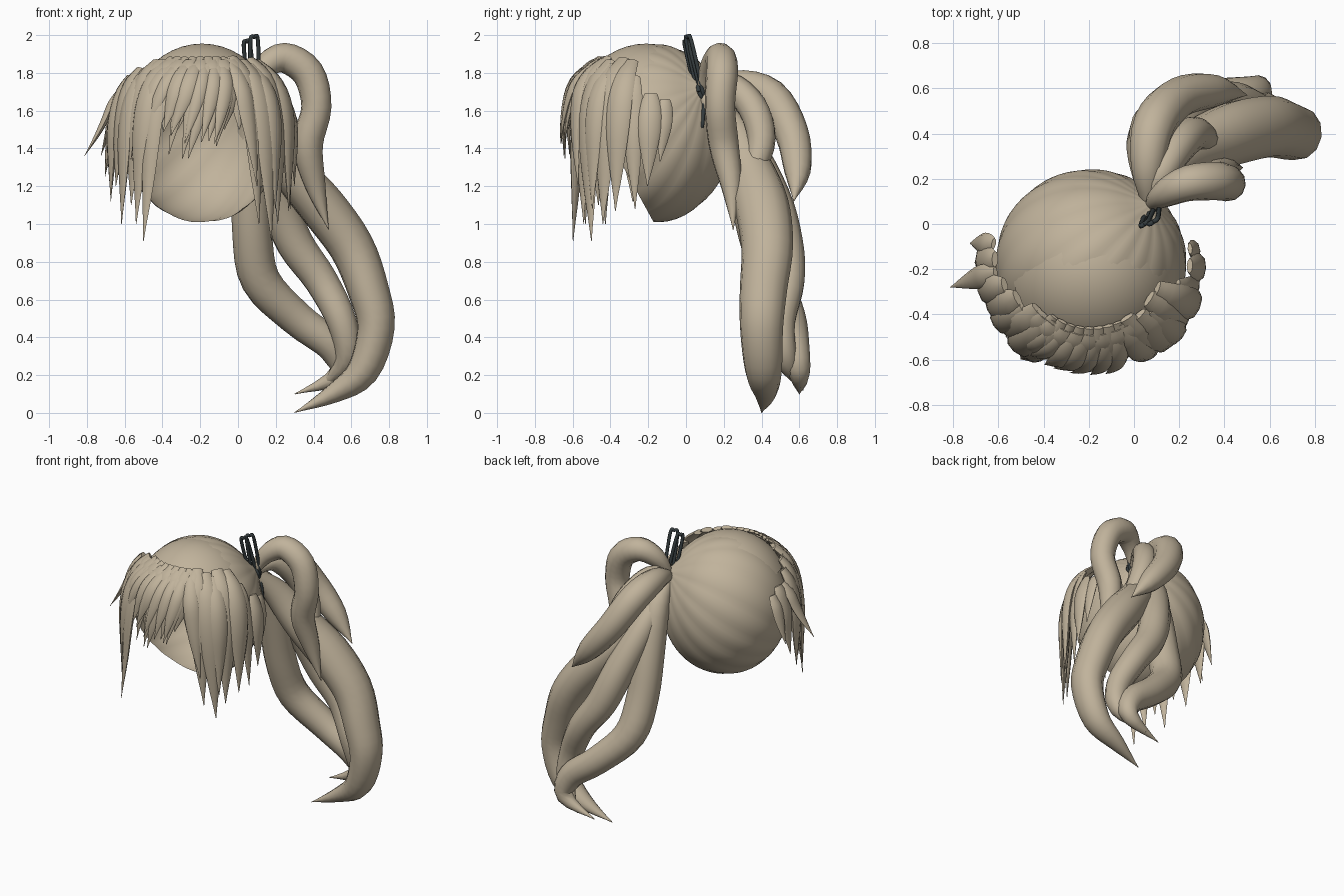
import bpy, bmesh, math, random
from mathutils import Vector

if "Cube" in bpy.data.objects:
    bpy.data.objects.remove(bpy.data.objects["Cube"])

random.seed(4)
CX, CY, CZ = -0.19, -0.17, 1.48          # head centre


def material(name, rgb):
    m = bpy.data.materials.new(name)
    m.diffuse_color = (*rgb, 1)
    m.use_nodes = True
    m.node_tree.nodes["Principled BSDF"].inputs["Base Color"].default_value = m.diffuse_color
    return m


HAIR = material("beige hair", (0.53, 0.45, 0.33))
TIE = material("dark tie", (0.035, 0.045, 0.048))


def finish(name, bm, mat, angle=50):
    me = bpy.data.meshes.new(name)
    bm.to_mesh(me)
    bm.free()
    me.materials.append(mat)
    ob = bpy.data.objects.new(name, me)
    bpy.context.collection.objects.link(ob)
    bpy.ops.object.select_all(action='DESELECT')
    ob.select_set(True)
    bpy.context.view_layer.objects.active = ob
    bpy.ops.object.shade_smooth_by_angle(angle=math.radians(angle))
    return ob


def spline(vals, steps):
    """Catmull-Rom resampling of a list of vectors."""
    out = []
    n = len(vals)
    for i in range(n - 1):
        a, b, c, d = (vals[max(0, min(n - 1, i + k))] for k in (-1, 0, 1, 2))
        for s in range(steps):
            t = s / steps
            out.append(0.5 * (2 * b + (c - a) * t + (2 * a - 5 * b + 4 * c - d) * t * t
                              + (3 * b - a - 3 * c + d) * t ** 3))
    return out + [vals[-1]]


def sweep(name, pts, radii, mat, sides=10, flat=1.0, steps=4, outward=False, angle=50):
    """Tapered tube along a path; flat squashes the section."""
    path = spline([Vector(p) for p in pts], steps)
    rad = [max(0.002, v.x) for v in spline([Vector((r, 0, 0)) for r in radii], steps)]
    bm = bmesh.new()
    rings = []
    ref = Vector((0, 1, 0))
    for i, p in enumerate(path):
        tan = (path[min(i + 1, len(path) - 1)] - path[max(i - 1, 0)]).normalized()
        if outward:
            ref = Vector((p.x - CX, p.y - CY, 0.1))
        side = tan.cross(ref).normalized()
        ref = side.cross(tan).normalized()
        ring = []
        for k in range(sides):
            a = 2 * math.pi * k / sides
            ring.append(bm.verts.new(p + rad[i] * (side * math.cos(a) + ref * flat * math.sin(a))))
        rings.append(ring)
    for r0, r1 in zip(rings, rings[1:]):
        for k in range(sides):
            j = (k + 1) % sides
            bm.faces.new((r0[k], r0[j], r1[j], r1[k]))
    bm.faces.new(rings[0])
    bm.faces.new(rings[-1])
    bmesh.ops.recalc_face_normals(bm, faces=bm.faces)
    return finish(name, bm, mat, angle)


# Scalp: grooved shell combed towards the tie, open at the face
pole = Vector((0.62, 0.61, 0.5)).normalized()
turn = Vector((0, 0, 1)).rotation_difference(pole)
bm = bmesh.new()
bmesh.ops.create_uvsphere(bm, u_segments=96, v_segments=32, radius=1)
for v in bm.verts:
    az, s = math.atan2(v.co.y, v.co.x), math.hypot(v.co.x, v.co.y)
    groove = 1 + 0.016 * s * (abs(math.sin(8 * az + 0.6 * math.sin(3 * az))) - 0.5)
    if v.co.z > 0:
        groove += 0.06 * max(0, 1 - s / 0.3) ** 2
    d = turn @ v.co * groove
    v.co = Vector((CX + 0.42 * d.x, CY + 0.41 * d.y, CZ + 0.47 * d.z))
bmesh.ops.bisect_plane(bm, geom=bm.verts[:] + bm.edges[:] + bm.faces[:], dist=1e-5,
                       plane_co=(0, -0.21, 1.08), plane_no=(0, -0.62, -0.34), clear_outer=True)
finish("scalp", bm, HAIR, 60)

# Overlapping top layer, slightly raised over the crown
bm = bmesh.new()
bmesh.ops.create_uvsphere(bm, u_segments=40, v_segments=24, radius=1)
for v in bm.verts:
    v.co = Vector((CX + 0.41 * v.co.x, CY - 0.04 + 0.41 * v.co.y, CZ + 0.01 + 0.465 * v.co.z))
for co, no in (((0, 0, 1.74), (0, 0, -1)), ((0.02, 0, 0), (0.8, 0.6, 0))):
    bmesh.ops.bisect_plane(bm, geom=bm.verts[:] + bm.edges[:] + bm.faces[:], dist=1e-5,
                           plane_co=co, plane_no=no, clear_outer=True)
finish("crown_layer", bm, HAIR, 60)

# Head-hugging locks: radius of the hair mass by height
SHELL = ((0.85, 0.48), (1.2, 0.475), (1.5, 0.47), (1.7, 0.435), (1.8, 0.385), (1.88, 0.29), (1.95, 0.15))


def shell_radius(z):
    for (z0, r0), (z1, r1) in zip(SHELL, SHELL[1:]):
        if z <= z1:
            return r0 + (r1 - r0) * (z - z0) / (z1 - z0)
    return SHELL[-1][1]


def lock(name, ang, swing, z_top, z_tip, width, lift=0.0, flare=0.0):
    """Flat pointed lock; angle in degrees from the front, positive to +x."""
    pts = []
    for t in (0, 0.1, 0.25, 0.45, 0.7, 1):
        z = z_top + (z_tip - z_top) * t
        a = math.radians(ang + swing * t)
        r = shell_radius(z) + lift * min(1, 4 * t) + flare * t * t
        pts.append((CX + r * math.sin(a), CY - r * math.cos(a), z))
    radii = [width * f for f in (0.55, 0.85, 1, 0.95, 0.6, 0)]
    sweep(name, pts, radii, HAIR, sides=8, flat=0.42, steps=3, outward=True, angle=40)


# Fringe: slanted thin locks in two layers
for i in range(15):
    lock("fringe_lock", -34 + 4.1 * i, -15 + random.uniform(-6, 5), 1.88 - 0.03 * (i % 2),
         random.uniform(1.33, 1.52), random.uniform(0.034, 0.05), 0.008 + 0.018 * (i % 2))
for i in range(8):
    lock("fringe_under_lock", -42 + 10.5 * i, -6, 1.86, 1.5, 0.075, -0.015)

# Side locks: angle, swing, top, tip, width, lift, flare
right_side = (
    (26, 10, 1.87, 1.2, 0.05, 0.02, 0), (33, 6, 1.88, 1.0, 0.065, 0, 0),
    (42, 6, 1.86, 0.91, 0.075, 0.015, 0.0), (50, 0, 1.84, 1.08, 0.06, 0.03, 0),
    (58, -2, 1.87, 1.0, 0.075, 0.005, 0), (68, -2, 1.86, 1.07, 0.07, 0.025, 0),
    (75, 3, 1.78, 1.08, 0.055, 0.0, 0), (88, -2, 1.69, 1.2, 0.06, 0.015, 0),
    (98, -4, 1.66, 1.33, 0.045, 0.0, 0))
left_side = (
    (-32, -4, 1.87, 0.91, 0.06, 0.01, 0.04), (-38, -6, 1.86, 1.0, 0.065, 0.025, 0),
    (-48, -4, 1.86, 1.1, 0.075, 0.0, 0), (-55, -4, 1.82, 1.0, 0.06, 0.02, 0),
    (-64, -2, 1.82, 1.2, 0.075, 0.005, 0.02), (-75, -2, 1.78, 1.12, 0.07, 0.02, 0),
    (-84, 4, 1.72, 1.36, 0.05, 0.03, 0.13), (-92, 2, 1.72, 1.25, 0.065, 0.01, 0.03),
    (-101, 2, 1.68, 1.36, 0.045, 0.02, 0.05))
for row in right_side:
    lock("right_side_lock", *row)
for row in left_side:
    lock("left_side_lock", *row)

# Ponytail: thick curling strands from the tie
ROOT = (0.07, 0.08, 1.70)
sweep("tail_top_loop", [ROOT, (.13, .13, 1.82), (.24, .18, 1.88), (.37, .19, 1.8), (.415, .18, 1.62),
      (.37, .2, 1.42), (.41, .24, 1.2), (.48, .25, .97)],
      (.025, .06, .08, .085, .08, .08, .055, 0), HAIR, 12)
sweep("tail_back_curl", [ROOT, (.06, .25, 1.74), (.09, .44, 1.68), (.2, .56, 1.48), (.36, .59, 1.28),
      (.5, .57, 1.12)], (.03, .075, .095, .09, .07, 0), HAIR, 12)
sweep("tail_inner_curl", [ROOT, (.12, .22, 1.74), (.2, .35, 1.62), (.27, .4, 1.45), (.33, .36, 1.28),
      (.42, .32, 1.14)], (.03, .065, .08, .075, .055, 0), HAIR, 12)
sweep("tail_left_strand", [ROOT, (.07, .22, 1.55), (.07, .31, 1.25), (.075, .38, .95), (.12, .46, .7),
      (.31, .54, .5), (.5, .57, .35), (.53, .6, .2), (.3, .6, .1)],
      (.03, .08, .1, .105, .105, .095, .085, .055, 0), HAIR, 12)
sweep("tail_right_strand", [ROOT, (.15, .24, 1.5), (.27, .33, 1.3), (.44, .4, 1.1), (.6, .43, .88),
      (.69, .41, .65), (.73, .4, .45), (.66, .41, .22), (.5, .42, .1), (.3, .4, .002)],
      (.03, .085, .11, .125, .12, .11, .1, .085, .05, 0), HAIR, 12, flat=1.15)
sweep("tail_middle_strand", [ROOT, (.1, .3, 1.45), (.2, .45, 1.15), (.3, .52, .9), (.44, .54, .7),
      (.55, .5, .48), (.57, .53, .28), (.42, .62, .12)],
      (.03, .08, .1, .1, .09, .08, .06, 0), HAIR, 12)


# Hair tie: band and cord loops
def cord_loop(name, start, end, half):
    a, b = Vector(start), Vector(end)
    d = (b - a).normalized()
    w = d.cross(Vector((0.5, -0.8, 0))).normalized() * half
    pts = [a, a + d * half + w, b - d * half + w, b, b - d * half - w, a + d * half - w, a]
    sweep(name, pts, [0.011] * 7, TIE, 8, steps=5)


cord_loop("tie_loop_left", (.075, .07, 1.68), (.045, 0, 1.965), .02)
cord_loop("tie_loop_right", (.09, .08, 1.68), (.085, .01, 1.99), .024)
cord_loop("tie_cord_end", (.085, .095, 1.72), (.125, .08, 1.52), .012)
axis = Vector((0.45, 0.75, 0.35)).normalized()
u = axis.cross(Vector((0, 0, 1))).normalized()
w = axis.cross(u)
ring = [Vector((.075, .09, 1.70)) + 0.042 * (u * math.cos(k * math.pi / 5) + w * math.sin(k * math.pi / 5))
        for k in range(11)]
sweep("tie_band", ring, [0.012] * 11, TIE, 8, steps=3)
